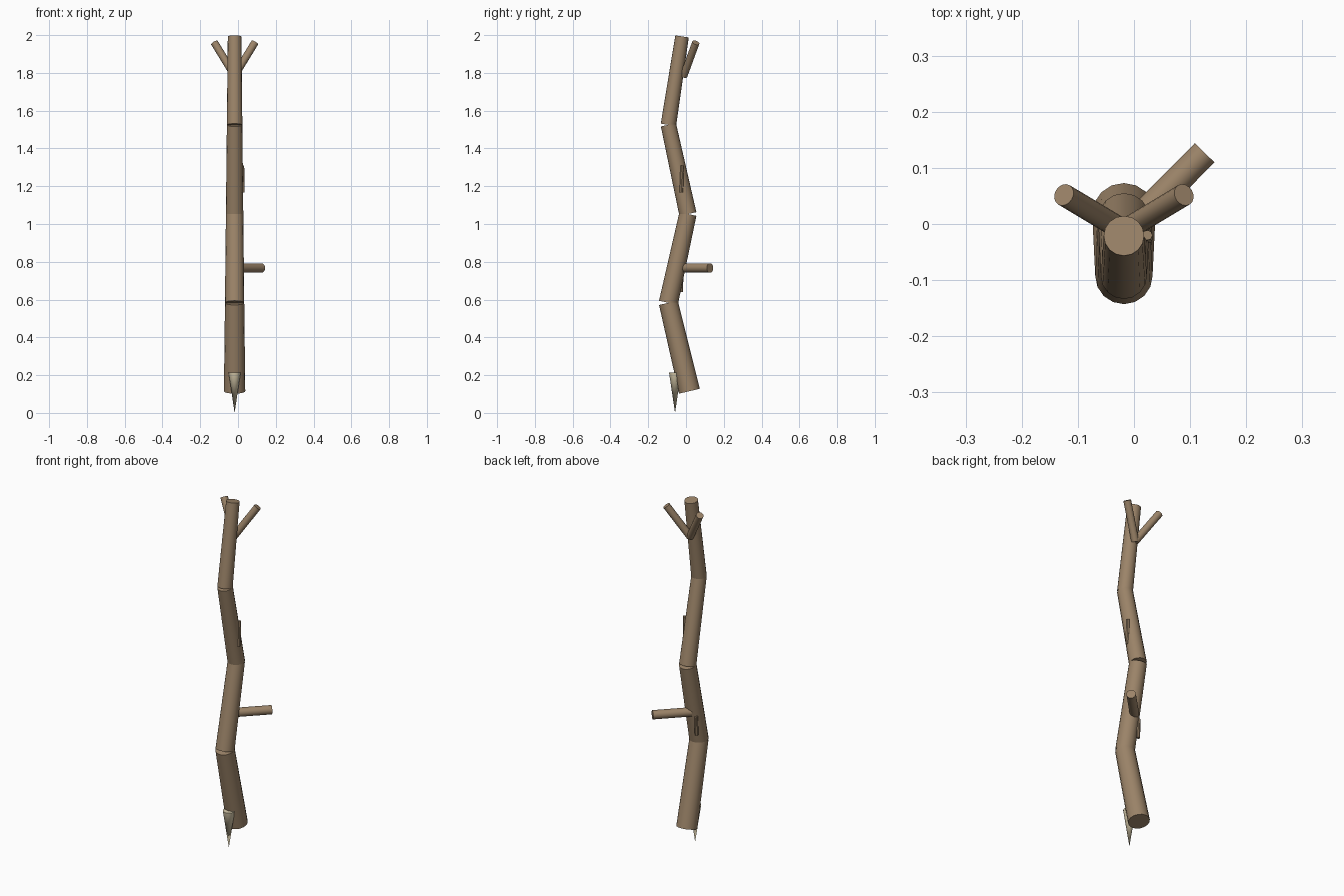
import bpy
import math
from mathutils import Vector

if "Cube" in bpy.data.objects:
    bpy.data.objects.remove(bpy.data.objects["Cube"])


def material(name, rgb):
    mat = bpy.data.materials.new(name)
    mat.use_nodes = True
    mat.diffuse_color = (*rgb, 1)
    mat.node_tree.nodes["Principled BSDF"].inputs["Base Color"].default_value = (*rgb, 1)
    return mat


wood = material("brown wood", (0.33, 0.23, 0.14))
bone = material("pale bone", (0.70, 0.61, 0.42))


def rod(name, start, end, r_start, r_end, mat=wood, sides=16):
    """Tapered rod running from start to end."""
    start, end = Vector(start), Vector(end)
    axis = end - start
    bpy.ops.mesh.primitive_cone_add(
        vertices=sides, radius1=r_start, radius2=r_end, depth=axis.length,
        location=(start + end) / 2, rotation=axis.to_track_quat("Z", "Y").to_euler())
    obj = bpy.context.object
    obj.name = name
    obj.data.materials.append(mat)
    bpy.ops.object.shade_smooth_by_angle(angle=math.radians(40))
    return obj


CX = -0.018

# Crooked shaft: (y, z, radius) at each joint
joints = [(0.018, 0.115, 0.0565), (-0.093, 0.583, 0.051), (0.01, 1.053, 0.046),
          (-0.093, 1.525, 0.041), (-0.021, 1.993, 0.036)]
for i, (a, b) in enumerate(zip(joints, joints[1:])):
    rod(f"shaft_section_{i + 1}", (CX, a[0], a[1]), (CX, b[0], b[1]), a[2], b[2])

# Forked twigs at the top
for side, name in ((1, "left_fork_twig"), (-1, "right_fork_twig")):
    rod(name, (CX, -0.012, 1.785), (CX + side * 0.107, 0.052, 1.96), 0.02, 0.02)

# Side branch stub
rod("side_branch", (-0.02, -0.02, 0.767), (0.126, 0.127, 0.767), 0.0245, 0.0245)

# Loose bark strips
rod("upper_bark_strip", (0.024, -0.025, 1.167), (0.024, -0.02, 1.31), 0.01, 0.009, sides=8)
rod("lower_bark_strip", (-0.05, -0.026, 0.64), (-0.05, -0.022, 0.75), 0.01, 0.009, sides=8)

# Bone spike at the foot
rod("bone_spike", (CX, -0.058, 0), (CX, -0.058, 0.215), 0, 0.032, bone)
